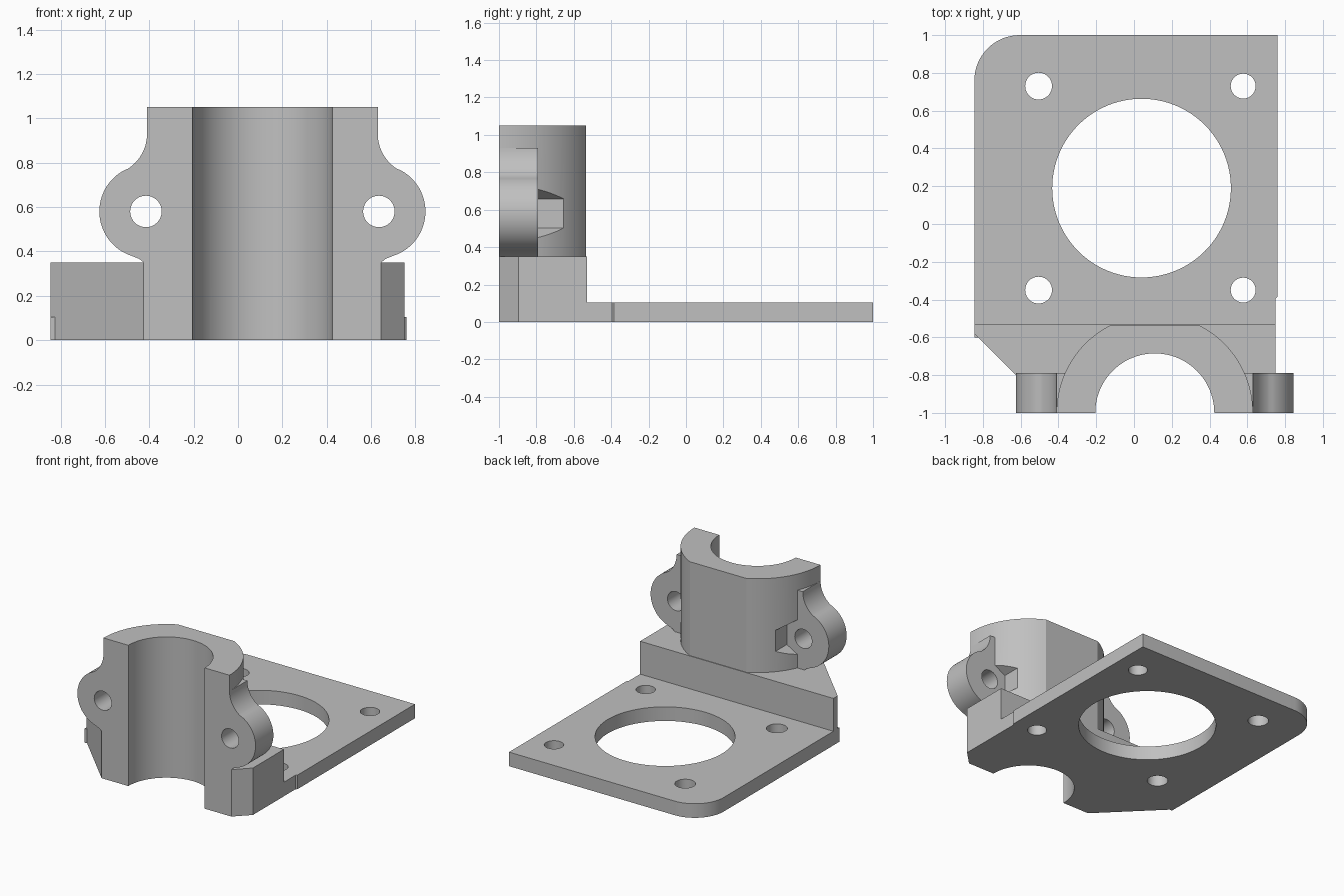
import bpy, bmesh
from math import sin, cos, pi, radians, asin, atan2

cube = bpy.data.objects.get("Cube")
if cube:
    bpy.data.objects.remove(cube, do_unlink=True)

grey = bpy.data.materials.new("light grey plastic")
grey.use_nodes = True
COLOUR = (0.53, 0.53, 0.53, 1)
grey.diffuse_color = COLOUR
grey.node_tree.nodes["Principled BSDF"].inputs["Base Color"].default_value = COLOUR


def arc(cx, cy, r, start, end, n):
    """Points along an arc, angles in radians."""
    return [(cx + r * cos(start + (end - start) * i / n),
             cy + r * sin(start + (end - start) * i / n)) for i in range(n + 1)]


def circle(cx, cy, r, n=64):
    return arc(cx, cy, r, 0, 2 * pi, n)[:-1]


def prism(name, outline, low, high, axis="z"):
    """Extrude a plan outline along z, or a front outline along y."""
    bm = bmesh.new()
    place = (lambda u, v: (u, v, low)) if axis == "z" else (lambda u, v: (u, low, v))
    face = bm.faces.new([bm.verts.new(place(u, v)) for u, v in outline])
    moved = bmesh.ops.extrude_face_region(bm, geom=[face])["geom"]
    step = (0, 0, high - low) if axis == "z" else (0, high - low, 0)
    bmesh.ops.translate(bm, vec=step, verts=[g for g in moved if isinstance(g, bmesh.types.BMVert)])
    bmesh.ops.recalc_face_normals(bm, faces=bm.faces)
    mesh = bpy.data.meshes.new(name)
    bm.to_mesh(mesh)
    bm.free()
    mesh.materials.append(grey)
    obj = bpy.data.objects.new(name, mesh)
    bpy.context.collection.objects.link(obj)
    return obj


def combine(target, other, operation):
    """Apply a boolean and discard the second solid."""
    bpy.context.view_layer.objects.active = target
    mod = target.modifiers.new(operation, "BOOLEAN")
    mod.operation, mod.solver, mod.object = operation, "EXACT", other
    bpy.ops.object.modifier_apply(modifier=mod.name)
    bpy.data.objects.remove(other, do_unlink=True)


AXIS_X = 0.11          # centre line of the clamp
EAR_X, EAR_Z = 0.525, 0.58  # bolt position, x measured from the clamp axis
FLAT_Y = -0.535        # flat back of the clamp

# Mounting plate with one rounded corner and a small step on its side
plate_outline = [(-0.845, -0.6), (0.75, -0.6), (0.75, -0.395), (0.76, -0.385), (0.76, 1)]
plate_outline += arc(-0.605, 0.76, 0.24, pi / 2, pi, 16)
bracket = prism("motor_bracket", plate_outline, 0, 0.105)

# Raised base block with chamfered front corners
block = prism("base_block", [(-0.845, -0.53), (-0.845, -0.58), (-0.425, -1), (0.645, -1),
                             (0.75, -0.895), (0.75, -0.53)], 0, 0.35)

# Half-round clamp with a flat back
turn = asin((FLAT_Y + 1) / 0.52)
clamp = prism("clamp_body", arc(AXIS_X, -1, 0.52, 0, turn, 24)
              + arc(AXIS_X, -1, 0.52, pi - turn, pi, 24), 0, 1.05)
combine(bracket, block, "UNION")
combine(bracket, clamp, "UNION")

# Bolt ears, flared into the clamp at the top
fillet = 0.187
meet = atan2(0.35, fillet)
ear_outline = [(0.42, 0.3), (0.52, 0.3), (0.535, 0.35), (0.555, 0.366)]
ear_outline += arc(EAR_X, EAR_Z, 0.21, radians(-72), meet, 32)
ear_outline += arc(0.52 + fillet, 0.93, fillet, pi + meet, pi, 14)[1:]
ear_outline += [(0.42, 0.93)]
for side in (-1, 1):
    ear = prism("bolt_ear", [(AXIS_X + side * u, v) for u, v in ear_outline], -1, -0.79, "y")
    combine(bracket, ear, "UNION")

# Clamp bore, large opening and mounting holes
combine(bracket, prism("bore_cutter", circle(AXIS_X, -1, 0.315, 96), -0.2, 1.3), "DIFFERENCE")
combine(bracket, prism("opening_cutter", circle(0.04, 0.19, 0.473, 96), -0.2, 0.3), "DIFFERENCE")
for x, radius in ((-0.505, 0.071), (0.578, 0.066)):
    for y in (0.73, -0.35):
        combine(bracket, prism("hole_cutter", circle(x, y, radius, 40), -0.2, 0.3), "DIFFERENCE")

# Bolt holes and hexagonal nut pockets behind the ears
for side in (-1, 1):
    x = AXIS_X + side * EAR_X
    combine(bracket, prism("bolt_cutter", circle(x, EAR_Z, 0.071, 40), -1.2, -0.7, "y"), "DIFFERENCE")
    hexagon = arc(x, EAR_Z, 0.157, pi / 6, pi / 6 + 2 * pi, 6)[:-1]
    combine(bracket, prism("nut_cutter", hexagon, -0.79, -0.4, "y"), "DIFFERENCE")

# Smooth the curved walls, keep the edges crisp
bpy.ops.object.select_all(action="DESELECT")
bracket.select_set(True)
bpy.context.view_layer.objects.active = bracket
bpy.ops.object.shade_smooth_by_angle(angle=radians(25))
